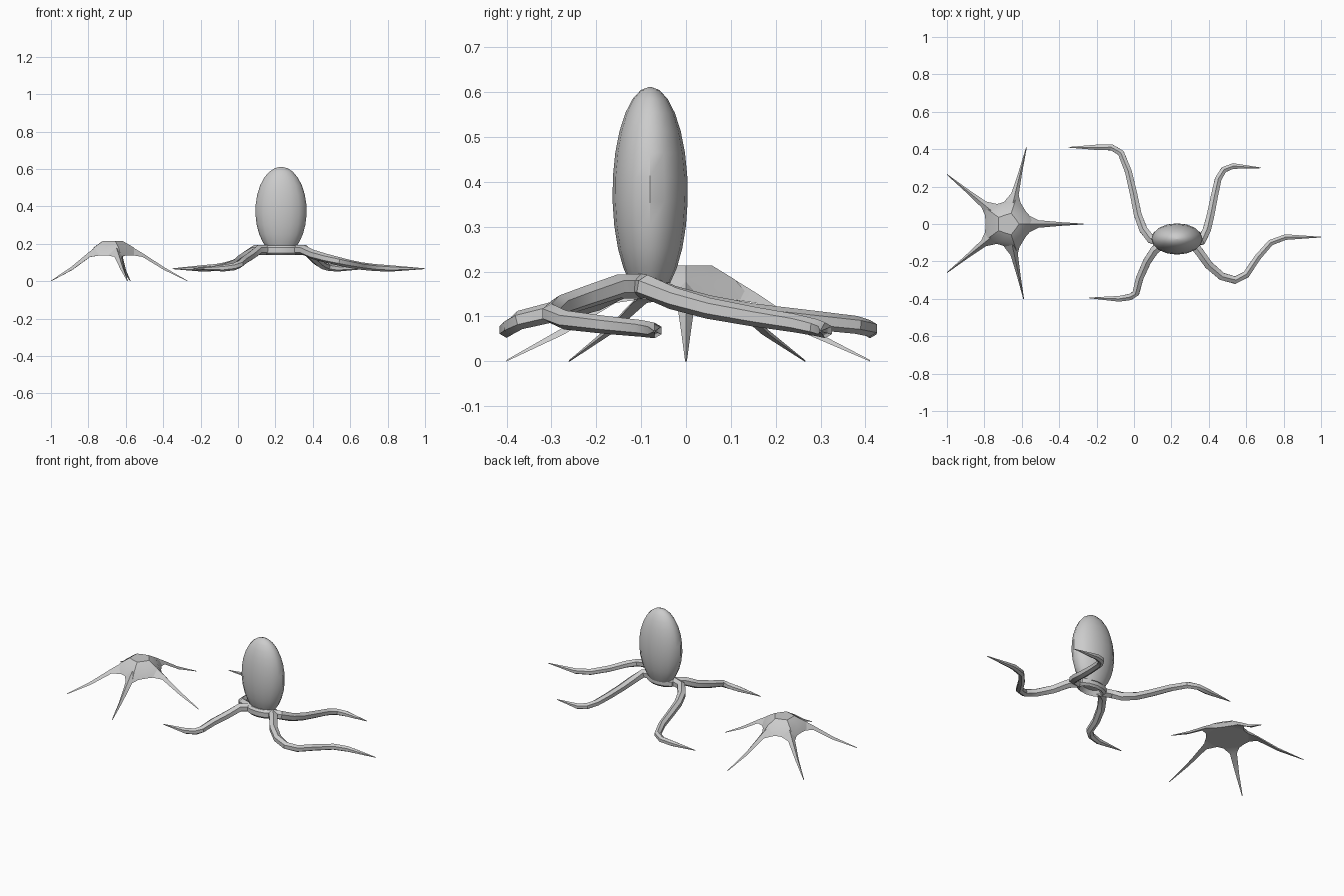
import bpy
import bmesh
import math
from mathutils import Vector

default = bpy.data.objects.get("Cube")
if default:
    bpy.data.objects.remove(default, do_unlink=True)

grey = bpy.data.materials.new("plain grey")
grey.use_nodes = True
grey.diffuse_color = (0.6, 0.6, 0.6, 1)
grey.node_tree.nodes["Principled BSDF"].inputs["Base Color"].default_value = grey.diffuse_color


def loft(name, rings, angle=35):
    """Skin a list of closed point rings and cap both ends."""
    bm = bmesh.new()
    loops = [[bm.verts.new(p) for p in ring] for ring in rings]
    for low, high in zip(loops, loops[1:]):
        for i in range(len(low)):
            j = (i + 1) % len(low)
            bm.faces.new((low[i], low[j], high[j], high[i]))
    bm.faces.new(loops[0])
    bm.faces.new(loops[-1])
    bmesh.ops.recalc_face_normals(bm, faces=bm.faces)
    mesh = bpy.data.meshes.new(name)
    bm.to_mesh(mesh)
    bm.free()
    obj = bpy.data.objects.new(name, mesh)
    bpy.context.collection.objects.link(obj)
    mesh.materials.append(grey)
    bpy.ops.object.select_all(action="DESELECT")
    obj.select_set(True)
    bpy.context.view_layer.objects.active = obj
    bpy.ops.object.shade_smooth_by_angle(angle=math.radians(angle))
    return obj


def ellipse(x, y, z, rx, ry, sides=16):
    turn = math.tau / sides
    return [Vector((x + rx * math.cos(i * turn), y + ry * math.sin(i * turn), z))
            for i in range(sides)]


# Octopus head: tall flattened egg, cut off where it meets the collar
head_x, head_y = 0.23, -0.08
rings = []
for k in range(12):
    a = math.radians(-58 + k * 147 / 11)
    rings.append(ellipse(head_x, head_y, 0.375 + 0.237 * math.sin(a),
                         0.137 * math.cos(a), 0.084 * math.cos(a)))
loft("octopus_head", rings)

# Collar with a hollow underside
collar = [(0.55, 0.168), (0.8, 0.14), (1, 0.152), (1, 0.18), (0.8, 0.192)]
loft("octopus_collar", [ellipse(head_x, -0.095, z, 0.1 * s, 0.055 * s, 12)
                        for s, z in collar])

# Tentacles: hexagonal tubes that sink and taper along a plan path
paths = {
    "front_left_tentacle": [(.31, -.1), (.35, -.15), (.4, -.22), (.47, -.28), (.54, -.3),
                            (.6, -.27), (.66, -.18), (.73, -.1), (.81, -.07), (1, -.07)],
    "front_right_tentacle": [(.16, -.1), (.11, -.14), (.07, -.2), (.03, -.29), (.01, -.37),
                             (-.02, -.39), (-.08, -.4), (-.24, -.395)],
    "back_right_tentacle": [(.15, -.1), (.09, -.08), (.05, -.03), (.02, .05), (0, .15),
                            (-.03, .28), (-.07, .38), (-.12, .41), (-.19, .41), (-.35, .41)],
    "back_left_tentacle": [(.31, -.1), (.36, -.09), (.39, -.03), (.41, .05), (.43, .15),
                           (.45, .24), (.48, .29), (.53, .31), (.68, .3)],
}
for name, plan in paths.items():
    last = len(plan) - 1
    points = []
    for i, (x, y) in enumerate(plan):
        t = max(0, i - 1) / (last - 1)
        points.append(Vector((x, y, 0.067 + 0.1 * (1 - t) ** 2)))
    rings = []
    for i, p in enumerate(points):
        ahead, behind = points[min(i + 1, last)], points[max(i - 1, 0)]
        along = (ahead - behind).normalized()
        side = along.cross(Vector((0, 0, 1))).normalized()
        up = side.cross(along)
        r = 0.002 if i == last else 0.028 - 0.012 * i / last
        rings.append([p + r * (side * math.sin(k * math.pi / 3) + up * math.cos(k * math.pi / 3))
                      for k in range(6)])
    loft(name, rings)

# Starfish body: low five-cornered dome with a flat underside
star = Vector((-0.675, 0, 0))
tips = [(-.27, 0), (-.575, .41), (-1, .265), (-1, -.26), (-.59, -.4)]
dome = [(0.155, 0.118, 0.138), (0.115, 0.095, 0.182), (0.06, 0.05, 0.214)]
rings = []
for corner, valley, z in dome:
    rings.append([star + Vector((r * math.cos(a), r * math.sin(a), z))
                  for r, a in ((valley if i % 2 else corner, i * math.pi / 5)
                               for i in range(10))])
loft("starfish_body", rings, 30)

# Starfish arms: thin three-sided spikes reaching the ground
for n, (x, y) in enumerate(tips):
    tip = Vector((x, y, 0))
    out = (tip - star).normalized()
    side = Vector((-out.y, out.x, 0))
    reach = (tip - star).length
    rings = []
    for r, half, low, high in ((0.115, 0.045, 0.138, 0.18), (0.165, 0.02, 0.13, 0.15),
                               (0.28, 0.01, 0.06, 0.075), (reach, 0.002, 0, 0.003)):
        base = star + out * r
        rings.append([base + side * half + Vector((0, 0, low)),
                      base - side * half + Vector((0, 0, low)),
                      base + Vector((0, 0, high))])
    loft(f"starfish_arm_{n + 1}", rings, 30)
